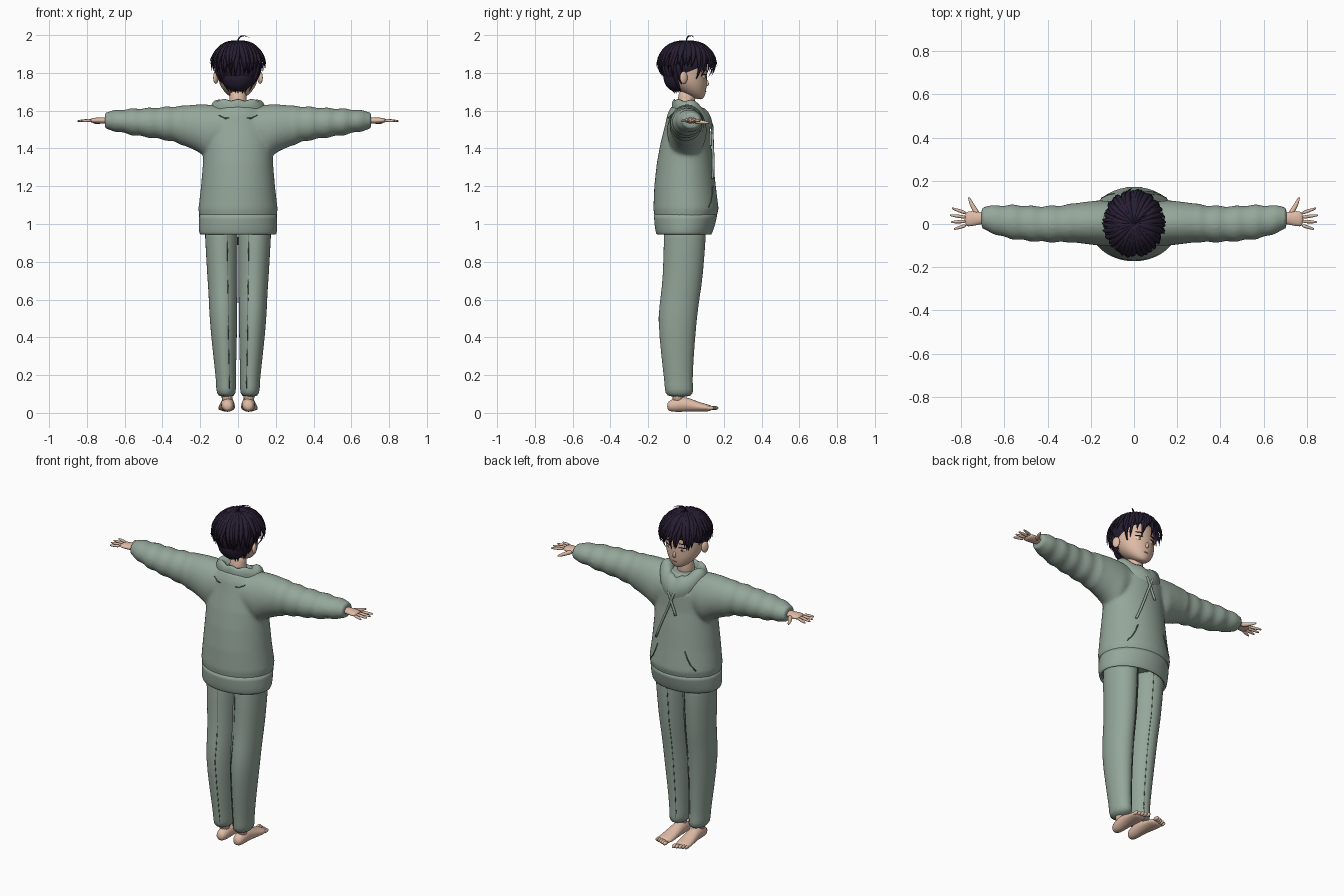
import bpy, bmesh, math, random
from mathutils import Vector as V, Matrix

random.seed(4)
cube = bpy.data.objects.get("Cube")
if cube:
    bpy.data.objects.remove(cube, do_unlink=True)


def material(name, rgb):
    m = bpy.data.materials.new(name)
    m.use_nodes = True
    m.diffuse_color = (*rgb, 1)
    m.node_tree.nodes["Principled BSDF"].inputs["Base Color"].default_value = (*rgb, 1)
    return m


GREEN = material("sage cloth", (0.30, 0.385, 0.325))
SEAM = material("dark seam", (0.10, 0.14, 0.12))
SKIN = material("skin", (0.74, 0.50, 0.38))
HAIR = material("dark violet hair", (0.020, 0.013, 0.032))
WHITE = material("eye white", (0.85, 0.83, 0.80))
AMBER = material("amber iris", (0.45, 0.20, 0.04))
LIP = material("lip", (0.48, 0.22, 0.18))


def make(name, bm, mat, sub=0):
    bmesh.ops.recalc_face_normals(bm, faces=bm.faces)
    for f in bm.faces:
        f.smooth = True
    me = bpy.data.meshes.new(name)
    bm.to_mesh(me)
    bm.free()
    me.materials.append(mat)
    ob = bpy.data.objects.new(name, me)
    bpy.context.collection.objects.link(ob)
    if sub:
        ob.modifiers.new("Rounding", "SUBSURF").levels = sub
        ob.modifiers["Rounding"].render_levels = sub
    return ob


def loft(bm, rings, n=24, cap=True):
    """Skin a list of (centre, half axis, half axis) ellipses."""
    loops = []
    for c, u, v in rings:
        angles = [2 * math.pi * i / n for i in range(n)]
        loops.append([bm.verts.new(c + u * math.cos(a) + v * math.sin(a)) for a in angles])
    for a, b in zip(loops, loops[1:]):
        for i in range(n):
            bm.faces.new((a[i], a[i - 1], b[i - 1], b[i]))
    if cap:
        bm.faces.new(loops[0])
        bm.faces.new(loops[-1])


def upright(rows, x=0):
    return [(V((x, cy, z)), V((rx, 0, 0)), V((0, ry, 0))) for z, cy, rx, ry in rows]


def tube(bm, points, radii, n=8):
    pts = [V(p) for p in points]
    rings = []
    for i, p in enumerate(pts):
        t = (pts[min(i + 1, len(pts) - 1)] - pts[max(i - 1, 0)]).normalized()
        u = t.orthogonal().normalized()
        if i and u.dot(rings[-1][1]) < 0:
            u = -u
        r = radii[min(i, len(radii) - 1)]
        rings.append((p, u * r, t.cross(u) * r))
    loft(bm, rings, n)


def ball(bm, centre, size, turn=0):
    m = Matrix.Translation(centre) @ Matrix.Rotation(turn, 4, "Z") @ Matrix.Diagonal((*size, 1))
    return bmesh.ops.create_uvsphere(bm, u_segments=24, v_segments=14, radius=1, matrix=m)


# Sweater: torso and sleeves fused into one soft shape; rows are z, cy, rx, ry
TORSO = [(0.98, -0.005, 0.197, 0.152), (1.08, 0, 0.21, 0.173), (1.2, -0.005, 0.196, 0.163),
         (1.32, -0.005, 0.186, 0.15), (1.42, -0.003, 0.182, 0.134), (1.52, 0.008, 0.175, 0.12),
         (1.58, 0.003, 0.15, 0.102), (1.62, 0, 0.11, 0.08)]
# Sleeve rows are x, cz, cy, rz, ry
SLEEVE = [(0.06, 1.51, 0, 0.11, 0.1), (0.16, 1.49, 0.005, 0.143, 0.105), (0.22, 1.51, 0.005, 0.123, 0.098),
          (0.28, 1.52, 0.005, 0.107, 0.09), (0.35, 1.53, 0, 0.092, 0.085), (0.45, 1.535, 0, 0.08, 0.082),
          (0.55, 1.54, 0.008, 0.071, 0.08), (0.62, 1.545, 0.015, 0.061, 0.072),
          (0.68, 1.547, 0.026, 0.05, 0.058), (0.705, 1.547, 0.029, 0.046, 0.053)]


def blend(rows, k):
    for a, b in zip(rows, rows[1:]):
        if k <= b[0]:
            t = (k - a[0]) / (b[0] - a[0])
            return [p + (q - p) * t for p, q in zip(a, b)]
    return rows[-1]


bm = bmesh.new()
loft(bm, upright(TORSO), 40)
for s in (1, -1):
    rings = []
    for i in range(44):
        x, cz, cy, rz, ry = blend(SLEEVE, 0.06 + 0.645 * i / 43)
        fold = 0.0035 * math.sin(x * 70) * (x > 0.3)
        rings.append((V((s * x, cy, cz)), V((0, ry + fold, 0)), V((0, 0, rz + fold))))
    loft(bm, rings, 32)
sweater = make("sweater", bm, GREEN)
remesh = sweater.modifiers.new("Fuse", "REMESH")
remesh.mode, remesh.voxel_size, remesh.use_smooth_shade = "VOXEL", 0.01, True
soft = sweater.modifiers.new("Soften", "SMOOTH")
soft.factor, soft.iterations = 0.5, 6

# Hem band, open below
bm = bmesh.new()
loft(bm, upright([(0.945, -0.01, 0.2, 0.145), (0.955, -0.01, 0.207, 0.151),
                  (1.0, -0.006, 0.208, 0.162), (1.05, -0.002, 0.206, 0.168)]), 40, cap=False)
hem = make("sweater_hem", bm, GREEN, 1)
hem.modifiers.new("Thickness", "SOLIDIFY").thickness = 0.012

# Folded hood collar, dipping to a V at the chest
bm = bmesh.new()
loft(bm, upright([(1.58, 0.015, 0.14, 0.088), (1.63, 0.015, 0.148, 0.093), (1.662, 0.015, 0.122, 0.082),
                  (1.655, 0.01, 0.08, 0.062), (1.59, 0.005, 0.058, 0.05)]), 36, cap=False)
for v in bm.verts:
    a = math.atan2(v.co.y - 0.015, v.co.x)
    dip = max(0, (v.co.y - 0.015) / 0.09)
    v.co.z += 0.007 * math.sin(a * 7) - 0.09 * dip * dip
    v.co.y += 0.035 * dip * dip
make("hood_collar", bm, GREEN, 1)


def on_torso(x, z, side, lift):
    _, cy, rx, ry = blend(TORSO, z)
    return V((x, cy + side * (ry * math.sqrt(max(0, 1 - (x / rx) ** 2)) + lift), z))


# Hood outline on the back, pocket openings and crossed strings
bm = bmesh.new()
outline = [(-0.11, 1.6), (-0.1, 1.575), (-0.07, 1.56), (0.07, 1.56), (0.1, 1.575), (0.11, 1.6)]
tube(bm, [on_torso(x, z, -1, 0.004) for x, z in outline], [0.003], 6)
for s in (1, -1):
    tube(bm, [on_torso(s * x, z, 1, 0.0) for x, z in
              [(0.09, 1.2), (0.105, 1.16), (0.125, 1.12), (0.15, 1.09)]], [0.003], 6)
make("sweater_seams", bm, SEAM)
bm = bmesh.new()
for x0, x1, z1 in ((-0.03, 0.1, 1.24), (0.035, -0.03, 1.4)):
    pts = [on_torso(x0 + (x1 - x0) * i / 8, 1.56 + (z1 - 1.56) * i / 8, 1, 0.01) for i in range(9)]
    tube(bm, pts, [0.007], 8)
make("drawstrings", bm, GREEN)

# Trousers; rows are z, cy, inner x, outer x, ry
LEG = [(0.08, -0.035, 0.015, 0.108, 0.072), (0.13, -0.037, 0.01, 0.117, 0.076), (0.16, -0.04, 0.012, 0.115, 0.074),
       (0.3, -0.045, 0.008, 0.131, 0.086), (0.5, -0.047, 0.004, 0.152, 0.104), (0.62, -0.03, 0.003, 0.155, 0.104),
       (0.72, -0.016, 0.002, 0.163, 0.106), (0.95, -0.005, 0.0, 0.176, 0.112), (1.02, -0.004, 0.0, 0.178, 0.112)]
FOOT = [(-0.1, 0.035, 0.014, 0.014), (-0.088, 0.037, 0.03, 0.031), (-0.04, 0.045, 0.036, 0.041),
        (0, 0.046, 0.037, 0.04), (0.05, 0.035, 0.042, 0.03), (0.1, 0.027, 0.045, 0.021), (0.14, 0.025, 0.042, 0.015)]
for s, side in ((1, "left"), (-1, "right")):
    bm, seams = bmesh.new(), bmesh.new()
    loft(bm, [(V((s * (i + o) / 2, cy, z)), V(((o - i) / 2, 0, 0)), V((0, ry, 0))) for z, cy, i, o, ry in LEG], 28)
    make(side + "_trouser_leg", bm, GREEN, 1)
    for f in (1, -1):
        tube(seams, [(s * ((i + o) / 2 - 0.35 * (o - i) / 2), cy + f * ry * 0.932, z)
                     for z, cy, i, o, ry in LEG[1:]], [0.002], 6)
    make(side + "_trouser_seams", seams, SEAM)

    # Bare foot with toes and ankle
    bm = bmesh.new()
    loft(bm, [(V((s * (0.055 + 0.05 * max(0, y)), y, z)), V((rx, 0, 0)), V((0, 0, rz))) for y, z, rx, rz in FOOT], 16)
    tube(bm, [(s * 0.058, -0.045, 0.04), (s * 0.058, -0.04, 0.16)], [0.034], 14)
    for i in range(5):
        ball(bm, (s * (0.03 + 0.0165 * i), 0.152 - 0.006 * i, 0.026), (0.011 - 0.0008 * i, 0.02, 0.011))
    make(side + "_foot", bm, SKIN, 1)

    # Hand: palm, four fingers and a forward thumb
    bm = bmesh.new()
    loft(bm, [(V((s * x, y, 1.548)), V((0, ry, 0)), V((0, 0, rz))) for x, y, ry, rz in
              [(0.68, 0.028, 0.026, 0.02), (0.715, 0.026, 0.029, 0.017), (0.75, 0.025, 0.037, 0.016),
               (0.785, 0.022, 0.036, 0.012)]], 14)
    for i, length in enumerate((0.058, 0.072, 0.077, 0.068)):
        y, fan = -0.006 + 0.0185 * i, -0.018 + 0.014 * i
        tube(bm, [(s * (0.775 + length * t), y + fan * t, 1.549 - 0.004 * t) for t in (0, 0.5, 0.9, 1)],
             [0.0095, 0.0085, 0.006, 0.003])
    tube(bm, [(s * 0.72, 0.04, 1.545), (s * 0.742, 0.075, 1.54), (s * 0.757, 0.105, 1.537), (s * 0.765, 0.125, 1.536)],
         [0.016, 0.012, 0.009, 0.004])
    make(side + "_hand", bm, SKIN, 1)

# Head, neck, nose and ears
bm = bmesh.new()
loft(bm, upright([(1.66, 0.075, 0.014, 0.012), (1.672, 0.062, 0.042, 0.036), (1.70, 0.038, 0.074, 0.068),
                  (1.74, 0.018, 0.1, 0.093), (1.79, 0.003, 0.11, 0.108), (1.86, 0, 0.112, 0.113),
                  (1.92, 0, 0.085, 0.09)]), 28)
tube(bm, [(0, 0, 1.57), (0, 0.0, 1.64), (0, 0.01, 1.72)], [0.052, 0.046, 0.048], 20)
loft(bm, upright([(1.728, 0.108, 0.009, 0.006), (1.74, 0.112, 0.01, 0.014), (1.765, 0.107, 0.006, 0.008)]), 10)
for s in (1, -1):
    ball(bm, (s * 0.117, -0.012, 1.775), (0.012, 0.022, 0.033), s * 0.45)
make("head", bm, SKIN, 1)

# Eyes, brows and mouth
whites, irises, darks = bmesh.new(), bmesh.new(), bmesh.new()
for s in (1, -1):
    turn = -s * 0.42
    ball(whites, (s * 0.045, 0.0965, 1.78), (0.021, 0.006, 0.012), turn)
    ball(irises, (s * 0.044, 0.0995, 1.78), (0.01, 0.005, 0.0115), turn)
    ball(darks, (s * 0.044, 0.103, 1.78), (0.004, 0.003, 0.005), turn)
    ball(darks, (s * 0.046, 0.0985, 1.792), (0.023, 0.006, 0.0028), turn)
    ball(darks, (s * 0.046, 0.0985, 1.815), (0.022, 0.005, 0.003), turn)
make("eye_whites", whites, WHITE)
make("irises", irises, AMBER)
make("pupils_lashes_and_brows", darks, HAIR)
bm = bmesh.new()
ball(bm, (0, 0.1035, 1.702), (0.016, 0.004, 0.0025))
make("mouth", bm, LIP)

# Hair base: scalp cap sliced along the hairline, plus the nape
CROWN = V((0, 0.003, 1.855))
bm = bmesh.new()
ball(bm, CROWN, (0.125, 0.14, 0.112))
bmesh.ops.bisect_plane(bm, geom=bm.verts[:] + bm.edges[:] + bm.faces[:], plane_co=(0, 0, 1.8),
                       plane_no=(0, -0.42, 1), clear_inner=True)
ball(bm, (0, -0.05, 1.785), (0.088, 0.07, 0.085))
make("hair_base", bm, HAIR)


def lock(bm, pts, width, thick):
    """Tapered lock of hair with a ridged section."""
    rings, last = [], len(pts) - 1
    for i, p in enumerate(pts):
        t = i / last
        along = (pts[min(i + 1, last)] - pts[max(i - 1, 0)]).normalized()
        side = along.cross(p - CROWN).normalized()
        w = min(1, 0.25 + 2.2 * t) * max(0.03, (1 - t) ** 0.65)
        rings.append((p, side * width * w, side.cross(along) * thick * w))
    loft(bm, rings, 4)


def scalp(a, polar, grow=1.0):
    return CROWN + V((0.133 * math.sin(polar) * math.cos(a), 0.146 * math.sin(polar) * math.sin(a),
                      0.112 * math.cos(polar))) * grow


# Two overlapping rounds of locks from the crown: long fringe, short over the ears
bm = bmesh.new()
for layer in range(2):
    for i in range(28):
        a = 2 * math.pi * (i + layer / 2) / 28 + random.uniform(-0.06, 0.06)
        front = math.sin(a)
        end = 112 + 10 * abs(front) - 16 * layer + random.uniform(-7, 7)
        if abs(front) < 0.3:
            end -= 8
        if front > 0.3:
            end += 7 * math.cos(a) + (10 if 0.4 < front < 0.85 else 0)
        twist = random.uniform(-0.18, 0.18) - 0.12 * (front > 0)
        path = [scalp(a + twist * t * t, math.radians(4 + (end - 4) * t), 1 + 0.015 * layer + 0.11 * t ** 4)
                for t in [k / 9 for k in range(10)]]
        lock(bm, path, 0.026, 0.012)
# Nape locks
for i in range(13):
    u = -1 + i / 6
    top = scalp(-math.pi / 2 + 1.25 * u, 1.5)
    tip = V((0.068 * u, -0.062 + 0.05 * u * u, 1.685 + 0.025 * abs(u) + random.uniform(-0.008, 0.012)))
    mid = (top + tip) / 2 + V((0.02 * u, -0.014, -0.005))
    lock(bm, [top * (1 - t) ** 2 + mid * 2 * t * (1 - t) + tip * t * t for t in [k / 6 for k in range(7)]],
         0.024, 0.012)
# Stray curl on top
lock(bm, [V(p) for p in [(0, 0.0, 1.955), (0.002, 0.003, 1.98), (0.015, 0.012, 1.994),
                         (0.035, 0.03, 1.997), (0.06, 0.045, 1.986)]], 0.008, 0.006)
make("hair_locks", bm, HAIR)
